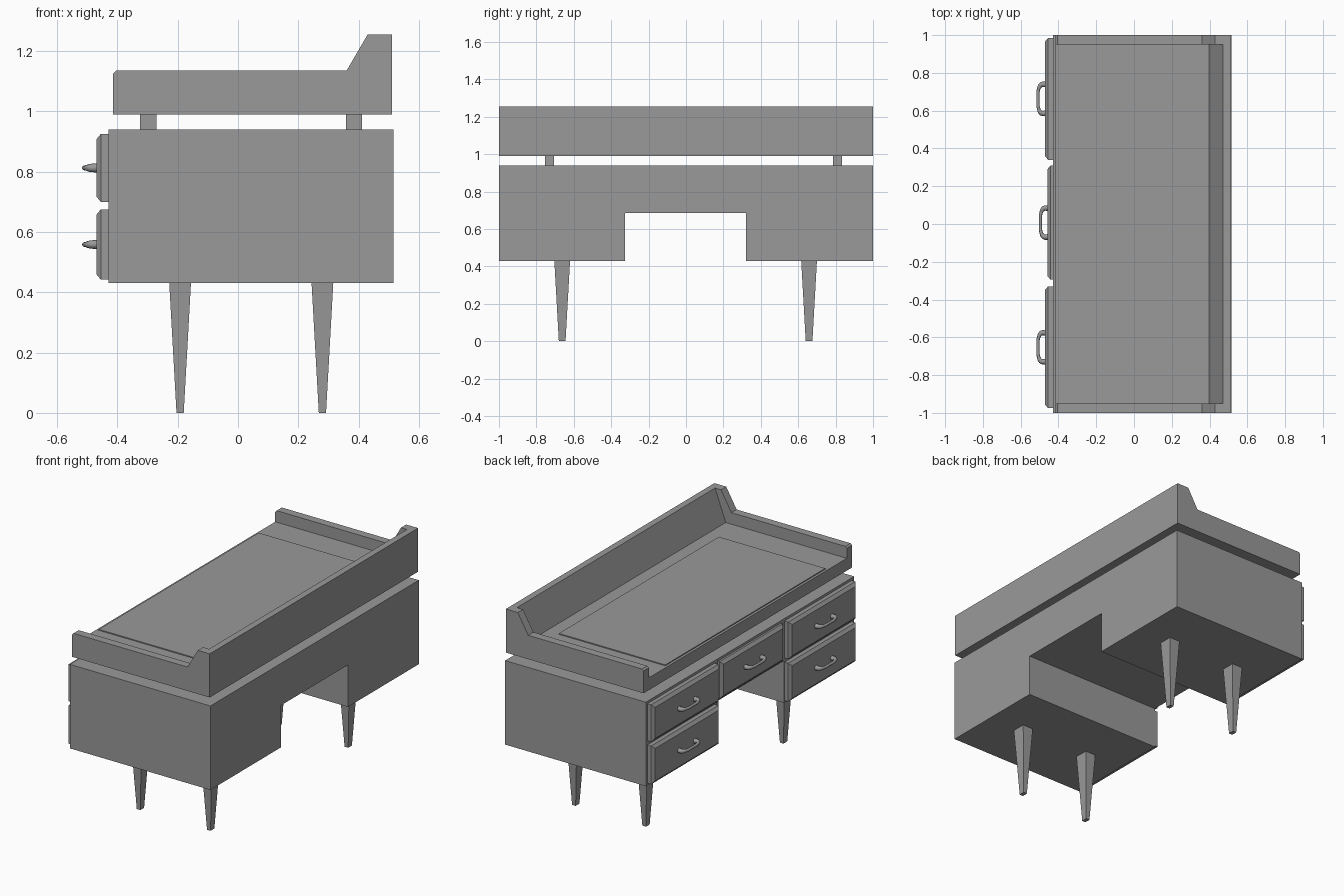
import bpy
import bmesh

if "Cube" in bpy.data.objects:
    bpy.data.objects.remove(bpy.data.objects["Cube"])

# One plain grey finish for the whole desk
grey = bpy.data.materials.new("grey finish")
grey.use_nodes = True
GREY = (0.32, 0.32, 0.32, 1)
grey.diffuse_color = GREY
grey.node_tree.nodes["Principled BSDF"].inputs["Base Color"].default_value = GREY


def add_object(name, bm):
    bmesh.ops.recalc_face_normals(bm, faces=bm.faces)
    mesh = bpy.data.meshes.new(name)
    bm.to_mesh(mesh)
    bm.free()
    mesh.materials.append(grey)
    obj = bpy.data.objects.new(name, mesh)
    bpy.context.collection.objects.link(obj)
    return obj


def prism(name, profile, to_point, start, end):
    """Extrude a 2D profile between two depths."""
    bm = bmesh.new()
    face = bm.faces.new([bm.verts.new(to_point(a, b, start)) for a, b in profile])
    moved = bmesh.ops.extrude_face_region(bm, geom=[face])["geom"]
    shift = [e - s for s, e in zip(to_point(0, 0, start), to_point(0, 0, end))]
    bmesh.ops.translate(bm, vec=shift, verts=[v for v in moved if isinstance(v, bmesh.types.BMVert)])
    return add_object(name, bm)


def along_x(a, b, d):
    return (d, a, b)


def along_y(a, b, d):
    return (a, d, b)


def loft(name, rings):
    """Join stacked four-corner rings into a closed solid."""
    bm = bmesh.new()
    loops = [[bm.verts.new(p) for p in ring] for ring in rings]
    for low, high in zip(loops, loops[1:]):
        for i in range(4):
            j = (i + 1) % 4
            bm.faces.new((low[i], low[j], high[j], high[i]))
    bm.faces.new(loops[0])
    bm.faces.new(loops[-1])
    return add_object(name, bm)


def box(name, x0, x1, y0, y1, z0, z1):
    return prism(name, [(x0, z0), (x1, z0), (x1, z1), (x0, z1)], along_y, y0, y1)


# Cabinet body with the open kneehole
prism("cabinet_body",
      [(-1, 0.43), (-0.325, 0.43), (-0.325, 0.685), (0.32, 0.685),
       (0.32, 0.43), (1, 0.43), (1, 0.94), (-1, 0.94)],
      along_x, -0.43, 0.515)

# Tapered square legs
for xn, x in (("front", -0.192), ("back", 0.28)):
    for yn, y in (("right", -0.662), ("left", 0.658)):
        rings = []
        for z, hx, hy in ((0, 0.012, 0.018), (0.43, 0.036, 0.042)):
            rings.append([(x + sx * hx, y + sy * hy, z)
                          for sx, sy in ((-1, -1), (1, -1), (1, 1), (-1, 1))])
        loft(f"{xn}_{yn}_leg", rings)

# Spacer blocks that lift the top
for xn, x in (("front", -0.298), ("back", 0.385)):
    for yn, y in (("right", -0.73), ("left", 0.81)):
        box(f"{xn}_{yn}_spacer", x - 0.027, x + 0.027, y - 0.025, y + 0.025, 0.94, 0.99)

# Desk top: slab, writing panel, sloped back board and end boards
FLOOR = 1.065
box("top_slab", -0.415, 0.42, -0.95, 0.95, 0.99, FLOOR)
box("writing_panel", -0.40, 0.315, -0.765, 0.77, FLOOR, FLOOR + 0.006)
prism("back_board", [(0.398, FLOOR), (0.398, 0.99), (0.51, 0.99), (0.51, 1.255), (0.47, 1.255)],
      along_y, -0.95, 0.95)
end_profile = [(-0.415, 0.99), (0.51, 0.99), (0.51, 1.255), (0.43, 1.255),
               (0.36, 1.135), (-0.405, 1.135), (-0.415, 1.125)]
prism("right_end_board", end_profile, along_y, -1, -0.95)
prism("left_end_board", end_profile, along_y, 0.95, 1)


def handle(name, x, y, z):
    """Bowed pull, thicker at its feet."""
    half = [(-0.005, 0.076, 1.7), (0.02, 0.075, 1.5), (0.034, 0.055, 1.0)]
    path = half + [(0.038, 0, 0.9)] + [(d, -w, r) for d, w, r in reversed(half)]
    curve = bpy.data.curves.new(name, "CURVE")
    curve.dimensions = "3D"
    curve.bevel_depth = 0.009
    curve.bevel_resolution = 2
    curve.resolution_u = 4
    curve.use_fill_caps = True
    spline = curve.splines.new("BEZIER")
    spline.bezier_points.add(len(path) - 1)
    for point, (d, w, r) in zip(spline.bezier_points, path):
        point.co = (x - d, y + w, z)
        point.radius = r
        point.handle_left_type = point.handle_right_type = "AUTO"
    curve.materials.append(grey)
    obj = bpy.data.objects.new(name, curve)
    bpy.context.collection.objects.link(obj)


def drawer(name, y0, y1, z0, z1, front):
    """Drawer front with a chamfered raised field, plus its pull."""
    rings = []
    for x, inset in ((-0.43, 0), (front + 0.015, 0), (front, 0.018)):
        rings.append([(x, y0 + inset, z0 + inset), (x, y1 - inset, z0 + inset),
                      (x, y1 - inset, z1 - inset), (x, y0 + inset, z1 - inset)])
    loft(name, rings)
    handle(name + "_handle", front, (y0 + y1) / 2, (z0 + z1) / 2)


# Drawers: two on each side, one over the kneehole
for side, y0, y1 in (("right", -0.975, -0.33), ("left", 0.34, 0.985)):
    drawer(f"upper_{side}_drawer", y0, y1, 0.70, 0.925, -0.47)
    drawer(f"lower_{side}_drawer", y0, y1, 0.442, 0.675, -0.47)
drawer("middle_drawer", -0.295, 0.31, 0.70, 0.925, -0.457)
